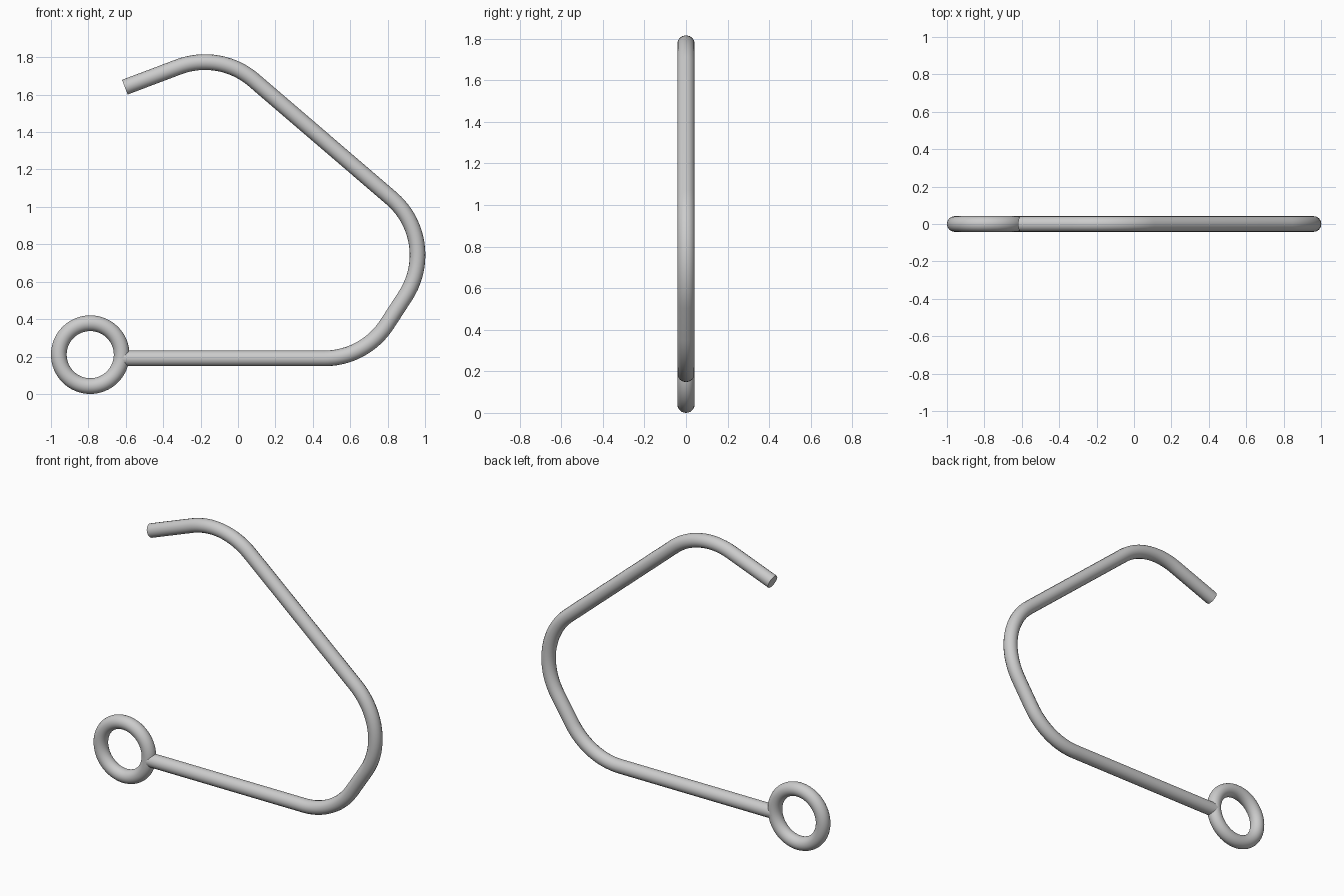
import bpy
import math
from mathutils import Vector

if "Cube" in bpy.data.objects:
    bpy.data.objects.remove(bpy.data.objects["Cube"])

TUBE = 0.042      # wire radius
BEND = 0.40       # centreline radius of every bend


def fillet(prev, corner, nxt, radius, steps=20):
    """Points of a circular arc rounding one corner of the path."""
    a = (prev - corner).normalized()
    b = (nxt - corner).normalized()
    half = a.angle(b) / 2
    centre = corner + (a + b).normalized() * (radius / math.sin(half))
    start = corner + a * (radius / math.tan(half)) - centre
    end = corner + b * (radius / math.tan(half)) - centre
    sweep = start.angle(end)
    return [centre + (start * math.sin((1 - i / steps) * sweep)
                      + end * math.sin(i / steps * sweep)) / math.sin(sweep)
            for i in range(steps + 1)]


# Bent wire: straight runs joined by round bends
corners = [Vector((x, 0, z)) for x, z in
           [(-0.63, 0.19), (0.678, 0.19), (1.086, 0.818),
            (-0.096, 1.832), (-0.605, 1.640)]]
path = [corners[0]]
for p, c, n in zip(corners, corners[1:], corners[2:]):
    path += fillet(p, c, n, BEND)
path.append(corners[-1])

curve = bpy.data.curves.new("hook_wire", 'CURVE')
curve.dimensions = '3D'
curve.bevel_depth = TUBE
curve.bevel_resolution = 6
curve.use_fill_caps = True
spline = curve.splines.new('POLY')
spline.points.add(len(path) - 1)
for point, co in zip(spline.points, path):
    point.co = (*co, 1)
wire = bpy.data.objects.new("hook_wire", curve)
bpy.context.collection.objects.link(wire)
bpy.context.view_layer.objects.active = wire
wire.select_set(True)
bpy.ops.object.convert(target='MESH')
bpy.ops.object.shade_smooth_by_angle(angle=math.radians(40))

# Eye ring at the end of the lower run
bpy.ops.mesh.primitive_torus_add(
    major_radius=0.168, minor_radius=TUBE, major_segments=64, minor_segments=24,
    location=(-0.79, 0, 0.21), rotation=(math.pi / 2, 0, 0))
ring = bpy.context.object
ring.name = "eye_ring"
bpy.ops.object.shade_smooth_by_angle(angle=math.radians(40))
